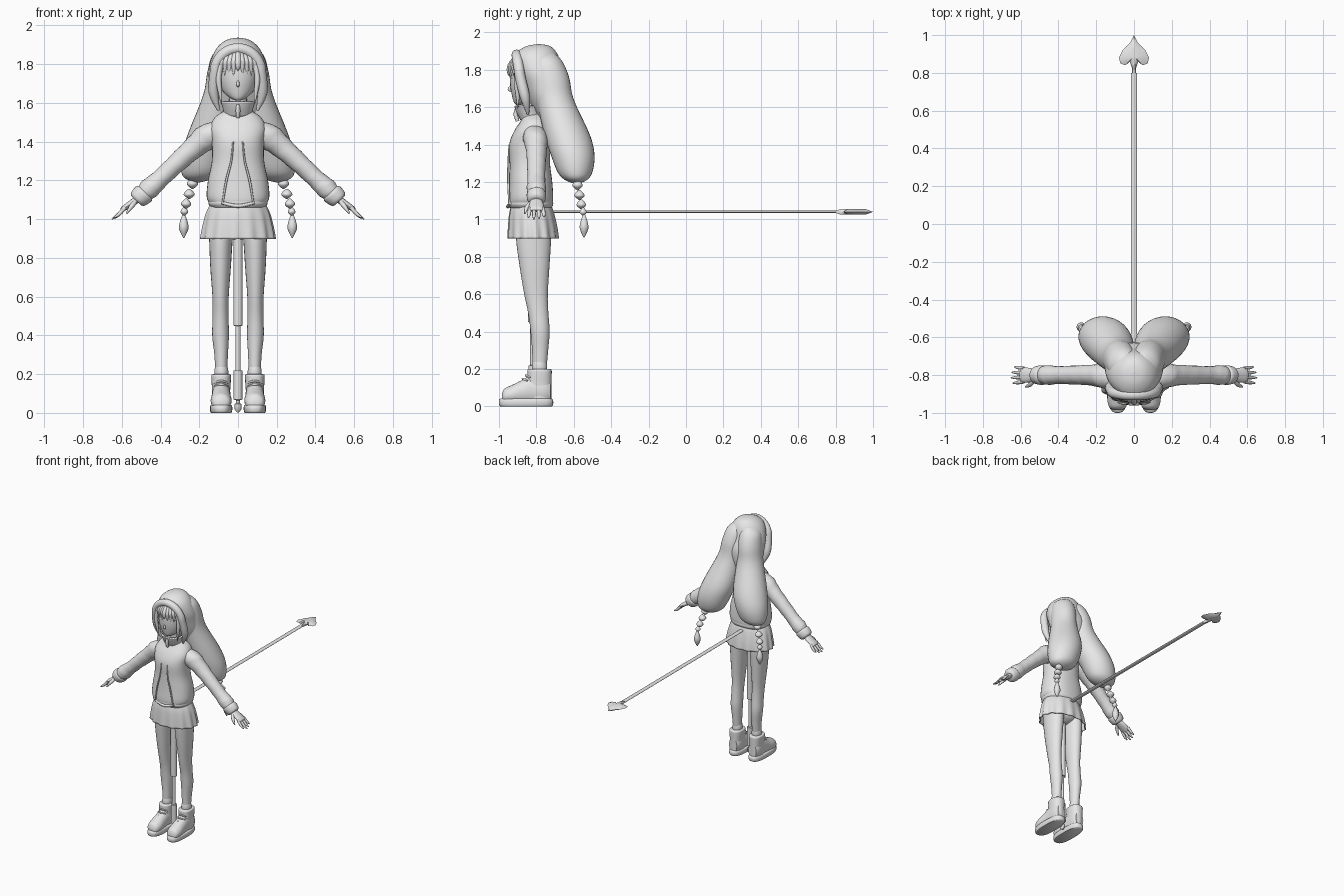
import bpy, bmesh, math
from mathutils import Vector

grey = bpy.data.materials.new("plain_grey")
grey.diffuse_color = (0.8, 0.8, 0.8, 1)
X, Y, Z = Vector((1, 0, 0)), Vector((0, 1, 0)), Vector((0, 0, 1))


def finish(name, bm, mirror=False, thick=0, angle=50):
    bmesh.ops.recalc_face_normals(bm, faces=bm.faces)
    me = bpy.data.meshes.new(name)
    bm.to_mesh(me)
    bm.free()
    for p in me.polygons:
        p.use_smooth = True
    me.set_sharp_from_angle(angle=math.radians(angle))
    me.materials.append(grey)
    ob = bpy.data.objects.new(name, me)
    bpy.context.collection.objects.link(ob)
    if thick:
        m = ob.modifiers.new("thickness", "SOLIDIFY")
        m.thickness = thick
    if mirror:
        ob.modifiers.new("mirror", "MIRROR")
    return ob


def spline(st, k):
    """Smooth interpolation through the stations."""
    out = []
    for i in range(len(st) - 1):
        p = [st[max(i - 1, 0)], st[i], st[i + 1], st[min(i + 2, len(st) - 1)]]
        for j in range(k):
            t = j / k
            out.append([b + t * (c - a) / 2 + t * t * (a - 2.5 * b + 2 * c - d / 2)
                        + t ** 3 * (-a + 3 * b - 3 * c + d) / 2 for a, b, c, d in zip(*p)])
    return out + [list(st[-1])]


def loft(name, st, u=X, v=Y, n=24, k=4, mirror=False, cap=True, wave=None, power=1, thick=0):
    """Skin elliptical sections (x, y, z, radius_u, radius_v)."""
    bm = bmesh.new()
    rings = []
    rows = spline(st, k)
    for r, (x, y, z, a, b) in enumerate(rows):
        ring = []
        for i in range(n):
            t = 2 * math.pi * i / n
            c, s = math.cos(t), math.sin(t)
            c, s = [math.copysign(abs(q) ** power, q) for q in (c, s)]
            w = wave(t, r / (len(rows) - 1)) if wave else 1
            ring.append(bm.verts.new(Vector((x, y, z)) + u * max(a, .001) * c * w + v * max(b, .001) * s * w))
        rings.append(ring)
    for r, q in zip(rings, rings[1:]):
        for i in range(n):
            bm.faces.new((r[i], r[(i + 1) % n], q[(i + 1) % n], q[i]))
    if cap:
        bm.faces.new(rings[0])
        bm.faces.new(rings[-1])
    return finish(name, bm, mirror, thick)


def strand(name, pts, mirror=False, n=8, k=4):
    """Round tube along points (x, y, z, radius)."""
    bm = bmesh.new()
    rows, rings = spline(pts, k), []
    for i, (x, y, z, rad) in enumerate(rows):
        d = (Vector(rows[min(i + 1, len(rows) - 1)][:3]) - Vector(rows[max(i - 1, 0)][:3])).normalized()
        a = d.cross(Y if abs(d.y) < .9 else Z).normalized()
        b = d.cross(a)
        rings.append([bm.verts.new(Vector((x, y, z)) + max(rad, .0005) * (
            a * math.cos(2 * math.pi * j / n) + b * math.sin(2 * math.pi * j / n))) for j in range(n)])
    for r, q in zip(rings, rings[1:]):
        for j in range(n):
            bm.faces.new((r[j], r[(j + 1) % n], q[(j + 1) % n], q[j]))
    bm.faces.new(rings[0])
    bm.faces.new(rings[-1])
    return finish(name, bm, mirror)


# Hair: cap over the skull and two long heavy lobes behind
loft("hair_cap", [(0, -.785, 1.937, 0, 0), (0, -.79, 1.925, .06, .065), (0, -.80, 1.88, .112, .115),
                  (0, -.785, 1.80, .146, .125), (0, -.755, 1.72, .155, .125), (0, -.735, 1.63, .155, .105),
                  (0, -.72, 1.54, .13, .07), (0, -.70, 1.46, .06, .03)], n=40)
loft("hair_lobe", [(.04, -.75, 1.90, .02, .03), (.055, -.745, 1.85, .075, .08), (.07, -.725, 1.76, .088, .10),
                   (.085, -.70, 1.64, .095, .10), (.13, -.635, 1.45, .125, .122), (.163, -.605, 1.34, .126, .116),
                   (.185, -.593, 1.25, .108, .092), (.198, -.588, 1.21, .075, .058), (.205, -.585, 1.19, .01, .01)],
     n=32, mirror=True)

# Face, nose and hair framing it
loft("head", [(0, -.895, 1.612, .008, .012), (0, -.875, 1.625, .04, .045), (0, -.85, 1.66, .078, .08),
              (0, -.84, 1.72, .1, .1), (0, -.835, 1.79, .106, .103), (0, -.825, 1.86, .09, .085),
              (0, -.82, 1.90, .03, .03)], n=32)
strand("nose", [(0, -.93, 1.72, .003), (0, -.945, 1.695, .009), (0, -.93, 1.685, .004)])
arc = [(.118 * math.cos(t), -.885 - .02 * math.sin(t), 1.755 + .125 * math.sin(t), .028)
       for t in [math.pi * i / 8 for i in range(9)]]
strand("hair_rim", [(.10, -.845, 1.56, .006), (.125, -.86, 1.65, .026)] + arc
       + [(-.125, -.86, 1.65, .026), (-.10, -.845, 1.56, .006)], n=12)
for i in range(9):
    x = (i - 4) * .02
    tip = (1.735, 1.765, 1.75)[i % 3] - .4 * abs(x)
    strand("bang_%d" % i, [(x * .6, -.905 + abs(x) * .3, 1.875, .012), (x, -.938 + abs(x) * .4, 1.82, .017),
                           (x * 1.1, -.945 + abs(x) * .5, 1.785, .012), (x * 1.15, -.945 + abs(x) * .5, tip, .001)])
strand("side_lock", [(.085, -.91, 1.83, .008), (.1, -.905, 1.73, .014), (.092, -.9, 1.65, .01),
                     (.085, -.9, 1.59, .001)], mirror=True)

# Beaded braids hanging from the lobes
for i, (x, y, z, r, h) in enumerate([(.235, -.58, 1.185, .028, .03), (.252, -.57, 1.13, .028, .026),
                                     (.268, -.56, 1.08, .026, .026), (.277, -.55, 1.04, .019, .022),
                                     (.28, -.545, .965, .024, .062)]):
    loft("braid_bead_%d" % i, [(x, y, z + h, .005, .005), (x, y, z + h * .4, r * .8, r * .8),
                               (x, y, z - h * .25, r, r), (x, y, z - h, .003, .003)], n=10, k=3, mirror=True)

# Neck, jacket, collar and trim
loft("neck", [(0, -.82, 1.48, .05, .05), (0, -.83, 1.66, .045, .045)], n=16)
loft("jacket", [(0, -.83, 1.065, .135, .105), (0, -.83, 1.085, .15, .118), (0, -.83, 1.12, .162, .12),
                (0, -.83, 1.2, .155, .115), (0, -.835, 1.3, .135, .108), (0, -.835, 1.4, .135, .11),
                (0, -.82, 1.47, .145, .1), (0, -.81, 1.525, .12, .075), (0, -.815, 1.56, .07, .055),
                (0, -.815, 1.58, .045, .045)], n=36, power=.85)
loft("jacket_hem", [(0, -.83, 1.06, .138, .11), (0, -.83, 1.078, .152, .12), (0, -.83, 1.10, .15, .118)],
     n=36, power=.85, cap=False, thick=.008)
loft("collar", [(0, -.825, 1.53, .07, .06), (0, -.835, 1.57, .078, .07), (0, -.84, 1.605, .088, .078)],
     n=28, cap=False, thick=.012)
strand("front_seam", [(.025, -.945, 1.4, .004), (.035, -.95, 1.3, .005), (.06, -.95, 1.2, .006),
                      (.08, -.945, 1.08, .005)], mirror=True)
strand("hem_fold", [(-.085, -.94, 1.085, .008), (0, -.952, 1.068, .01), (.085, -.94, 1.085, .008)])
strand("collar_tab", [(0, -.905, 1.59, .01), (0, -.912, 1.56, .012), (0, -.9, 1.525, .01)], k=1)

# Sleeve, cuff and hand
d = Vector((.69, 0, -.72)).normalized()
v = Vector((.72, 0, .69)).normalized()
loft("sleeve", [(.08, -.81, 1.475, .055, .045), (.15, -.805, 1.43, .066, .07), (.22, -.80, 1.375, .056, .058),
                (.31, -.80, 1.295, .05, .05), (.40, -.80, 1.21, .047, .047), (.455, -.80, 1.16, .052, .054),
                (.485, -.80, 1.13, .045, .045)], u=Y, v=v, n=24, mirror=True,
     wave=lambda t, s: 1 + .025 * math.sin(s * 50 + 2 * t))
loft("cuff", [(.475, -.80, 1.14, .04, .042), (.485, -.80, 1.132, .052, .055), (.515, -.80, 1.105, .047, .05),
              (.525, -.80, 1.095, .036, .036)], u=Y, v=v, n=24, mirror=True)
loft("palm", [(.51, -.80, 1.11, .025, .02), (.545, -.80, 1.085, .037, .018), (.59, -.80, 1.055, .04, .014),
              (.60, -.80, 1.045, .035, .008)], u=Y, v=v, n=16, mirror=True)
for i in range(4):
    y = -.835 + i * .0235
    e = (.052, .062, .058, .045)[i]
    strand("finger_%d" % i, [(.583, y, 1.06, .01), (.59 + e * .5, y + (i - 1.5) * .003, 1.045 - e * .4, .0095),
                             (.59 + e, y + (i - 1.5) * .005, 1.05 - e * .8, .003)], mirror=True)
strand("thumb", [(.53, -.825, 1.09, .012), (.55, -.85, 1.065, .012), (.575, -.862, 1.03, .004)], mirror=True)

# Pleated skirt with the hips inside it
loft("skirt", [(0, -.828, 1.085, .14, .105), (0, -.825, 1.03, .165, .12), (0, -.82, .96, .182, .13),
               (0, -.817, .898, .192, .135)], n=96, cap=False, thick=.006,
     wave=lambda t, s: 1 + .035 * s * math.sin(14 * t))
loft("hips", [(0, -.82, 1.07, .12, .09), (0, -.815, .97, .135, .095), (0, -.81, .92, .10, .07),
              (0, -.81, .895, .03, .03)])

# Legs
loft("leg", [(.085, -.815, .98, .066, .09), (.088, -.815, .9, .061, .094), (.09, -.81, .75, .053, .08),
             (.09, -.802, .6, .042, .063), (.09, -.79, .5, .041, .054), (.09, -.78, .4, .043, .051),
             (.087, -.78, .3, .035, .043), (.086, -.783, .18, .029, .035)], mirror=True)
loft("ankle_sock", [(.086, -.783, .18, .035, .04), (.086, -.783, .215, .036, .041),
                    (.086, -.783, .238, .032, .037)], mirror=True)

# Boots
loft("boot_sole", [(.087, -.855, 0, .052, .138), (.087, -.855, .01, .057, .145), (.087, -.855, .035, .057, .144),
                   (.087, -.855, .042, .05, .135)], power=.75, n=32, k=2, mirror=True)
loft("boot_foot", [(.087, -.985, .045, .02, .02), (.087, -.97, .055, .044, .04), (.087, -.93, .062, .054, .052),
                   (.087, -.88, .072, .051, .066), (.087, -.83, .085, .048, .08), (.087, -.76, .085, .048, .08),
                   (.087, -.725, .08, .035, .06)], u=X, v=Z, mirror=True)
loft("boot_shaft", [(.087, -.785, .04, .045, .065), (.087, -.785, .12, .047, .066), (.087, -.783, .165, .05, .065),
                    (.087, -.783, .195, .05, .064), (.087, -.783, .2, .038, .05)], power=.85, mirror=True)
for i in range(4):
    z, y = .165 - i * .018, -.85 - i * .017
    strand("boot_lace_%d" % i, [(.052, y + .02, z - .01, .005), (.087, y - .006, z, .006),
                                (.122, y + .02, z - .01, .005)], mirror=True)

# Slim rod standing between the legs
loft("rod", [(0, -.82, .95, .024, .024), (0, -.82, .45, .024, .024), (0, -.82, .449, .013, .013),
             (0, -.82, .22, .013, .013), (0, -.82, .219, .023, .023), (0, -.82, .07, .023, .023),
             (0, -.82, .065, .01, .01), (0, -.82, .05, .01, .01), (0, -.82, .045, .019, .019),
             (0, -.82, .02, .019, .019), (0, -.82, .003, .006, .006)], n=16, k=1)

# Straight tail with a spade tip
loft("tail", [(0, -.74, 1.04, .017, .007), (0, .8, 1.04, .017, .007)], u=X, v=Z, n=12, k=1)
half = [(.02, .96), (.06, .92), (.08, .88), (.072, .85), (.045, .84), (.022, .86), (.012, .83), (.01, .78)]
bm = bmesh.new()
outline = [(0, 1.0)] + half + [(-x, y) for x, y in reversed(half)]
rim = [bm.verts.new((x, y, 1.04)) for x, y in outline]
for s in (1, -1):
    mid = [bm.verts.new((x * .55, .9 + (y - .9) * .6, 1.04 + s * .015)) for x, y in outline]
    for i in range(len(rim)):
        j = (i + 1) % len(rim)
        bm.faces.new((rim[i], rim[j], mid[j], mid[i]))
    bm.faces.new(mid)
finish("tail_spade", bm)
